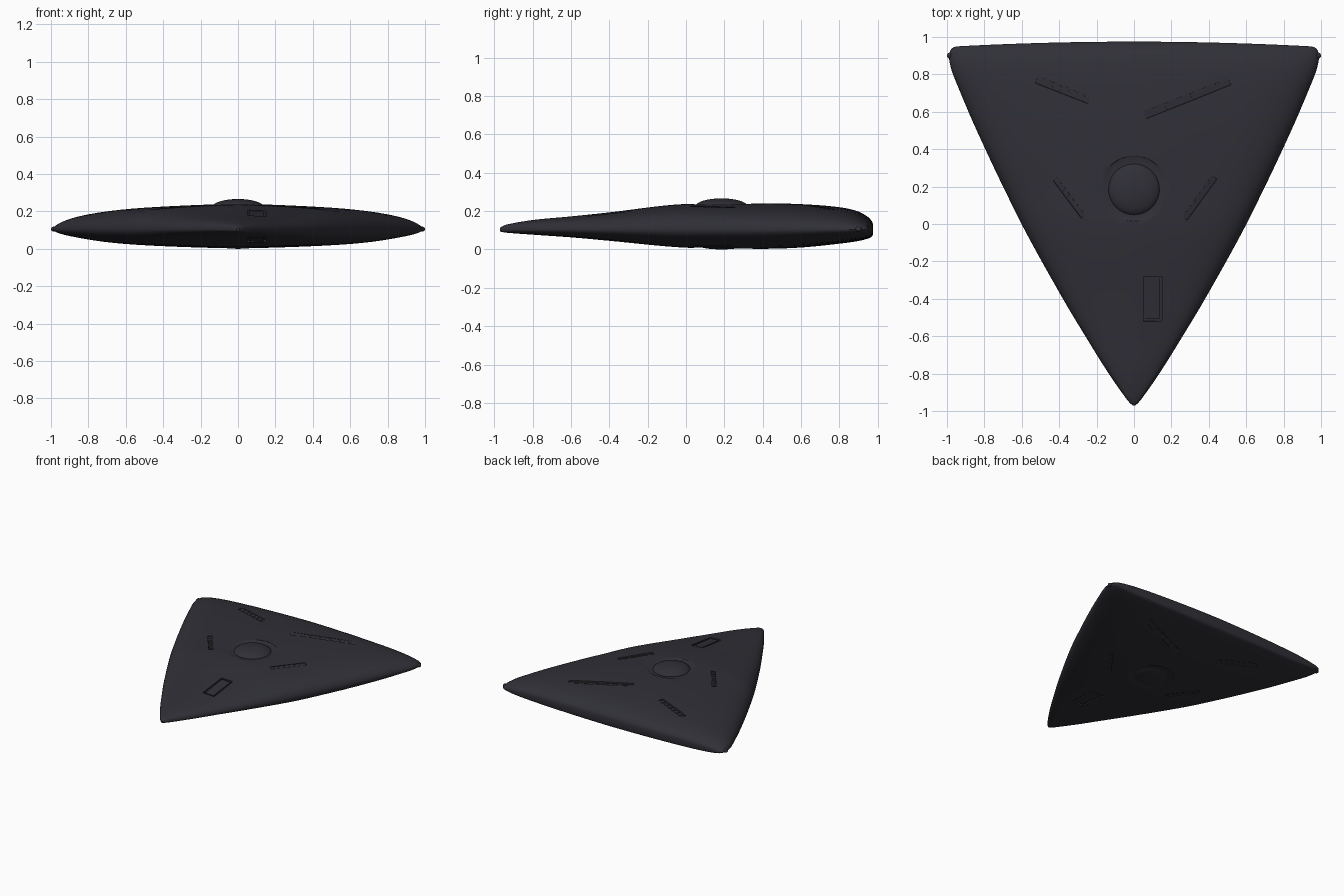
import bpy, bmesh, math
from mathutils import Matrix, Vector

if "Cube" in bpy.data.objects:
    bpy.data.objects.remove(bpy.data.objects["Cube"], do_unlink=True)

charcoal = bpy.data.materials.new("charcoal_blue")
charcoal.use_nodes = True
colour = (0.029, 0.029, 0.038, 1)
charcoal.diffuse_color = colour
charcoal.node_tree.nodes["Principled BSDF"].inputs["Base Color"].default_value = colour

# Hull stations: y, half width, top height, bottom height
STATIONS = [
    (-0.97, 0.008, 0.112, 0.094), (-0.945, 0.033, 0.127, 0.088),
    (-0.8, 0.135, 0.153, 0.077), (-0.6, 0.26, 0.172, 0.063),
    (-0.4, 0.38, 0.193, 0.045), (-0.05, 0.575, 0.234, 0.012),
    (0.2, 0.7, 0.238, 0.004), (0.4, 0.795, 0.24, 0.003),
    (0.6, 0.885, 0.236, 0.01), (0.8, 0.965, 0.22, 0.03),
    (0.9, 0.988, 0.197, 0.044), (0.95, 0.983, 0.168, 0.057),
    (0.97, 0.965, 0.145, 0.068), (0.975, 0.94, 0.13, 0.08)]
EDGE = 0.103


def station(y):
    """Smoothly interpolated (half width, top, bottom) at y."""
    last = len(STATIONS) - 1
    i = 0
    while i < last - 1 and y > STATIONS[i + 1][0]:
        i += 1

    def slope(j, c):
        a, b = STATIONS[max(j - 1, 0)], STATIONS[min(j + 1, last)]
        return (b[c] - a[c]) / (b[0] - a[0])
    p, q = STATIONS[i], STATIONS[i + 1]
    d = q[0] - p[0]
    t = min(max((y - p[0]) / d, 0), 1)
    h = t * t * (3 - 2 * t)
    return [p[c] * (1 - h) + q[c] * h
            + d * t * (1 - t) * ((1 - t) * slope(i, c) - t * slope(i + 1, c))
            for c in (1, 2, 3)]


def skin(u, top, bottom, side):
    """Hull height at width fraction u, side +1 above and -1 below."""
    fall = (1 - 0.3 * abs(u) ** 1.5) * math.sqrt(max(0, 1 - u ** 8))
    return EDGE + ((top if side > 0 else bottom) - EDGE) * fall


def surface(x, y, side):
    w, top, bottom = station(y)
    return Vector((x, y, skin(x / w, top, bottom, side)))


def finish(bm, name, smooth=True):
    bmesh.ops.recalc_face_normals(bm, faces=bm.faces)
    mesh = bpy.data.meshes.new(name)
    bm.to_mesh(mesh)
    bm.free()
    ob = bpy.data.objects.new(name, mesh)
    bpy.context.collection.objects.link(ob)
    mesh.materials.append(charcoal)
    if smooth:
        activate(ob)
        bpy.ops.object.shade_smooth_by_angle(angle=math.radians(35))
    return ob


def activate(ob):
    bpy.ops.object.select_all(action='DESELECT')
    ob.select_set(True)
    bpy.context.view_layer.objects.active = ob


def frame(a, b, side, tilt=0):
    """Matrix lying on the hull with its x axis along the line a to b."""
    p, q = surface(*a, side), surface(*b, side)
    along = (q - p).normalized()
    mid = (Vector(a) + Vector(b)) / 2
    centre = surface(mid.x, mid.y, side)
    step = Vector((-along.y, along.x)) * 0.02
    across = surface(mid.x + step.x, mid.y + step.y, side) - centre
    normal = along.cross(across).normalized() * side
    across = normal.cross(along)
    m = Matrix((along, across, normal)).transposed().to_4x4()
    return Matrix.Translation(centre) @ m @ Matrix.Rotation(tilt, 4, 'X'), (q - p).length


def box(bm, m, size, offset):
    bmesh.ops.create_cube(bm, size=1, matrix=m @ Matrix.Translation(offset)
                          @ Matrix.Diagonal((*size, 1)))


def ball(bm, centre, scale, segs=64, rings=32):
    bmesh.ops.create_uvsphere(bm, u_segments=segs, v_segments=rings, radius=1,
                              matrix=Matrix.Translation(centre) @ Matrix.Diagonal((*scale, 1)))


# Hull: lofted rounded triangle
bm = bmesh.new()
ys = []
for a, b in zip(STATIONS, STATIONS[1:]):
    n = max(2, round((b[0] - a[0]) / 0.025))
    ys += [a[0] + (b[0] - a[0]) * k / n for k in range(n)]
ys.append(STATIONS[-1][0])
N = 40
rings = []
for y in ys:
    w, top, bottom = station(y)
    t = min(max((y - 0.7) / 0.27, 0), 1)
    bow = 0.025 * t * t * (3 - 2 * t)
    ring = []
    for k in range(2 * N):
        u = math.cos(math.pi * k / N)
        side = 1 if k <= N else -1
        ring.append(bm.verts.new((w * u, y - bow * u * u, skin(u, top, bottom, side))))
    rings.append(ring)
for r, s in zip(rings, rings[1:]):
    for k in range(2 * N):
        j = (k + 1) % (2 * N)
        bm.faces.new((r[k], r[j], s[j], s[k]))
for ring in (rings[0], rings[-1]):
    for k in range(N):
        vs = [ring[k], ring[k + 1], ring[(2 * N - k - 1) % (2 * N)], ring[(2 * N - k) % (2 * N)]]
        bm.faces.new(list(dict.fromkeys(vs)))
hull = finish(bm, "hull", smooth=False)

# Slots, hatch wells and dome dishes carved into both faces
SLOTS = [((-0.52, 0.775), (-0.24, 0.665), 0.045), ((0.06, 0.585), (0.51, 0.765), 0.045),
         ((-0.42, 0.24), (-0.27, 0.04), 0.03), ((0.27, 0.03), (0.43, 0.25), 0.035)]
HATCH = ((0.1, -0.52), (0.1, -0.28))
cut, ribs, hatches = bmesh.new(), bmesh.new(), bmesh.new()
for side in (1, -1):
    for a, b, width in SLOTS:
        m, length = frame(a, b, side, math.radians(10))
        box(cut, m, (length, width, 0.04), (0, 0, 0.013))
        for k in range(6):
            box(ribs, m, (length * 0.06, width * 0.7, 0.006),
                (length * (k - 2.5) * 0.15, 0, -0.006))
    m, length = frame(*HATCH, side)
    box(cut, m, (length, 0.1, 0.04), (0, 0, 0.01))
    box(hatches, m, (length - 0.025, 0.075, 0.01), (0, 0, -0.007))
    ball(cut, surface(0, 0.19, side), (0.175, 0.175, 0.014))
cutter = finish(cut, "recess_cutter", smooth=False)
cutter.hide_render = True
mod = hull.modifiers.new("recesses", 'BOOLEAN')
mod.operation = 'DIFFERENCE'
mod.solver = 'EXACT'
mod.object = cutter
activate(hull)
bpy.ops.object.modifier_apply(modifier=mod.name)
bpy.data.objects.remove(cutter, do_unlink=True)
bpy.ops.object.shade_smooth_by_angle(angle=math.radians(35))

finish(ribs, "slot_ribs")
finish(hatches, "hatch_covers")

# Domes above and below
for name, z, height in (("upper_dome", 0.222, 0.044), ("lower_dome", 0.03, 0.03)):
    bm = bmesh.new()
    ball(bm, (0, 0.185, z), (0.138, 0.138, height))
    finish(bm, name)

# Small corner lights
bm = bmesh.new()
for side in (1, -1):
    ball(bm, (side * 0.983, 0.9, 0.105), (0.017, 0.017, 0.014), 16, 8)
finish(bm, "corner_lights")
